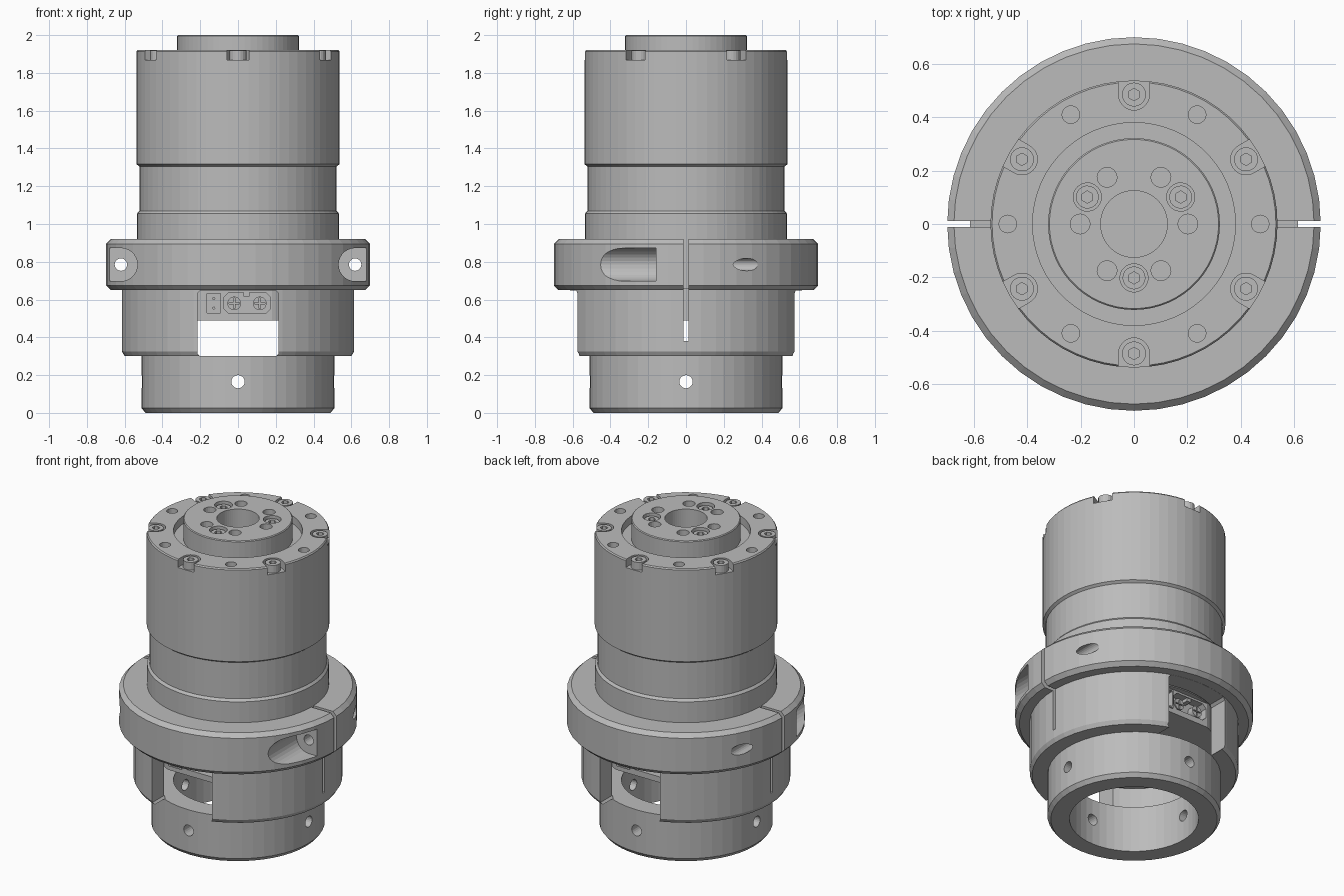
import bpy, bmesh
from math import pi, cos, sin, radians
from mathutils import Matrix, Vector

if "Cube" in bpy.data.objects:
    bpy.data.objects.remove(bpy.data.objects["Cube"], do_unlink=True)

grey = bpy.data.materials.new("machined grey")
grey.use_nodes = True
GREY = (0.5, 0.5, 0.5, 1)
grey.diffuse_color = GREY
grey.node_tree.nodes["Principled BSDF"].inputs["Base Color"].default_value = GREY


def T(x, y, z):
    return Matrix.Translation((x, y, z))


def R(angle, axis):
    return Matrix.Rotation(radians(angle), 4, axis)


ALONG_Y = R(90, 'X')      # local z becomes -y, local y becomes z


def prism(bm, pts, depth, mat):
    """Extrude a 2D outline along local z."""
    low = [bm.verts.new(mat @ Vector((x, y, 0))) for x, y in pts]
    high = [bm.verts.new(mat @ Vector((x, y, depth))) for x, y in pts]
    bm.faces.new(low[::-1])
    bm.faces.new(high)
    for i in range(len(pts)):
        j = (i + 1) % len(pts)
        bm.faces.new((low[i], low[j], high[j], high[i]))


def circle(r, n=20):
    return [(r * cos(2 * pi * i / n), r * sin(2 * pi * i / n)) for i in range(n)]


def u_shape(r, reach):
    """Half round outline, open towards +x."""
    arc = [(r * cos(a), r * sin(a)) for a in (pi / 2 + pi * i / 14 for i in range(15))]
    return [(reach, r)] + arc + [(reach, -r)]


def clipped(x0, x1, y0, y1, c):
    """Rectangle with clipped corners."""
    return [(x0 + c, y0), (x1 - c, y0), (x1, y0 + c), (x1, y1 - c),
            (x1 - c, y1), (x0 + c, y1), (x0, y1 - c), (x0, y0 + c)]


def box(bm, x, y, z):
    prism(bm, [(x[0], y[0]), (x[1], y[0]), (x[1], y[1]), (x[0], y[1])],
          z[1] - z[0], T(0, 0, z[0]))


def lathe(bm, profile, n, closed):
    """Spin an (r, z) profile round z; open profiles start and end on the axis."""
    rings = []
    for r, z in profile:
        if r == 0:
            rings.append([bm.verts.new((0, 0, z))] * n)
        else:
            rings.append([bm.verts.new((r * cos(2 * pi * i / n), r * sin(2 * pi * i / n), z))
                          for i in range(n)])
    pairs = list(zip(rings, rings[1:])) + ([(rings[-1], rings[0])] if closed else [])
    for a, b in pairs:
        for i in range(n):
            j = (i + 1) % n
            bm.faces.new(dict.fromkeys((a[i], a[j], b[j], b[i])))


def finish(name, bm, cutter=None):
    """Make an object from bm, cut it with the cutter mesh, apply the cut."""
    objs = []
    for label, b in ((name, bm), (name + " cutter", cutter)):
        if b is None:
            continue
        bmesh.ops.recalc_face_normals(b, faces=b.faces)
        mesh = bpy.data.meshes.new(label)
        b.to_mesh(mesh)
        b.free()
        mesh.materials.append(grey)
        ob = bpy.data.objects.new(label, mesh)
        bpy.context.collection.objects.link(ob)
        objs.append(ob)
    ob = objs[0]
    if cutter:
        objs[1].hide_render = True
        mod = ob.modifiers.new("cut", 'BOOLEAN')
        mod.operation, mod.solver, mod.use_self = 'DIFFERENCE', 'EXACT', True
        mod.object = objs[1]
        bpy.context.view_layer.update()
        cut = bpy.data.meshes.new_from_object(
            ob.evaluated_get(bpy.context.evaluated_depsgraph_get()))
        ob.modifiers.clear()
        ob.data = cut
        bpy.data.objects.remove(objs[1], do_unlink=True)
    return ob


# Lower collar with four radial holes
bm, cut = bmesh.new(), bmesh.new()
lathe(bm, [(.38, 0), (.49, 0), (.51, .025), (.51, .30), (.38, .30)], 48, True)
for a in range(4):
    prism(cut, circle(.035), .4, R(90 * a, 'Z') @ T(0, -.3, .165) @ ALONG_Y)
finish("lower_collar", bm, cut)

# Clamp housing: skirt and split ring, with windows, slots, bolt pockets and bolt holes
bm, cut = bmesh.new(), bmesh.new()
lathe(bm, [(.5, .30), (.60, .30), (.615, .325), (.615, .65), (.675, .65), (.70, .675),
           (.70, .895), (.675, .92), (.53, .92), (.53, .655), (.5, .655)], 48, True)
prism(cut, clipped(-.215, .215, .298, .649, .015), 2, T(0, 1, 0) @ ALONG_Y)
for side in (-1, 1):
    box(cut, sorted((side * .4, side * .8)), (-.012, .012), (.38, 1))
    turn = R(0 if side > 0 else 180, 'Z')
    prism(cut, u_shape(.0875, .2), .6, T(side * .62, -.16, .785) @ ALONG_Y @ turn)
    prism(cut, circle(.033), 1, T(side * .62, .5, .785) @ ALONG_Y)
finish("clamp_housing", bm, cut)

# Drive body with top flange, moat, raised hub and all recesses
bm, cut = bmesh.new(), bmesh.new()
lathe(bm, [(0, .49), (.49, .49), (.49, .657), (.535, .657), (.535, 1.055), (.522, 1.07),
           (.522, 1.305), (.538, 1.317), (.538, 1.912), (.532, 1.92), (.38, 1.92),
           (.38, 1.87), (.322, 1.87), (.322, 1.995), (.317, 2), (.125, 2), (.125, 1.87),
           (0, 1.87)], 60, False)
for a in range(6):
    spin = R(60 * a, 'Z')
    prism(cut, u_shape(.058, .1), .1, spin @ R(30, 'Z') @ T(.485, 0, 1.868))
    prism(cut, circle(.033), .2, spin @ T(.473, 0, 1.86))
    prism(cut, circle(.037), .2, spin @ T(.202, 0, 1.92))
for a in (30, 150, 270):
    prism(cut, circle(.053), .2, R(a, 'Z') @ T(.202, 0, 1.94))
for half in (0, 180):
    turn = R(half, 'Z')
    # flat connector face, then the two socket recesses
    prism(cut, [(-.4, .4), (.4, .4), (.4, .65), (-.4, .65)], .2, turn @ T(0, -.455, 0) @ ALONG_Y)
    prism(cut, clipped(-.165, -.092, .527, .633, .003), .1, turn @ T(0, -.4, 0) @ ALONG_Y)
    prism(cut, clipped(-.075, .172, .527, .637, .025), .1, turn @ T(0, -.4, 0) @ ALONG_Y)
finish("drive_body", bm, cut)

# Connector contacts on both faces
bm, cut = bmesh.new(), bmesh.new()
for half in (0, 180):
    turn = R(half, 'Z')
    for z in (.555, .605):
        prism(bm, circle(.008, 8), .04, turn @ T(-.128, -.395, z) @ ALONG_Y)
    prism(bm, clipped(.03, .06, .615, .64, .002), .055, turn @ T(0, -.395, 0) @ ALONG_Y)
    for x in (-.02, .115):
        place = turn @ T(x, -.395, .58) @ ALONG_Y
        prism(bm, circle(.036), .045, place)
        for q in (0, 90):
            prism(cut, clipped(-.028, .028, -.004, .004, .001), .1,
                  place @ T(0, 0, .02) @ R(q, 'Z'))
finish("connector_contacts", bm, cut)

# Clamp ring frame lip round each small socket
bm, cut = bmesh.new(), bmesh.new()
for half in (0, 180):
    turn = R(half, 'Z') @ T(0, -.45, 0) @ ALONG_Y
    prism(bm, clipped(-.178, -.083, .518, .642, .003), .012, turn)
    prism(cut, clipped(-.165, -.092, .527, .633, .003), .1, turn @ T(0, 0, -.05))
finish("socket_lip", bm, cut)

# Socket head screws: six on the flange, three in the hub
for name, angles, radius, base, top, r in (
        ("flange_screws", range(30, 390, 60), .485, 1.86, 1.918, .045),
        ("hub_screws", (30, 150, 270), .202, 1.93, 1.985, .043)):
    bm, cut = bmesh.new(), bmesh.new()
    for a in angles:
        place = R(a, 'Z') @ T(radius, 0, base)
        prism(bm, circle(r), top - base, place)
        prism(cut, circle(.023, 6), .1, place @ T(0, 0, top - base - .03))
    finish(name, bm, cut)
